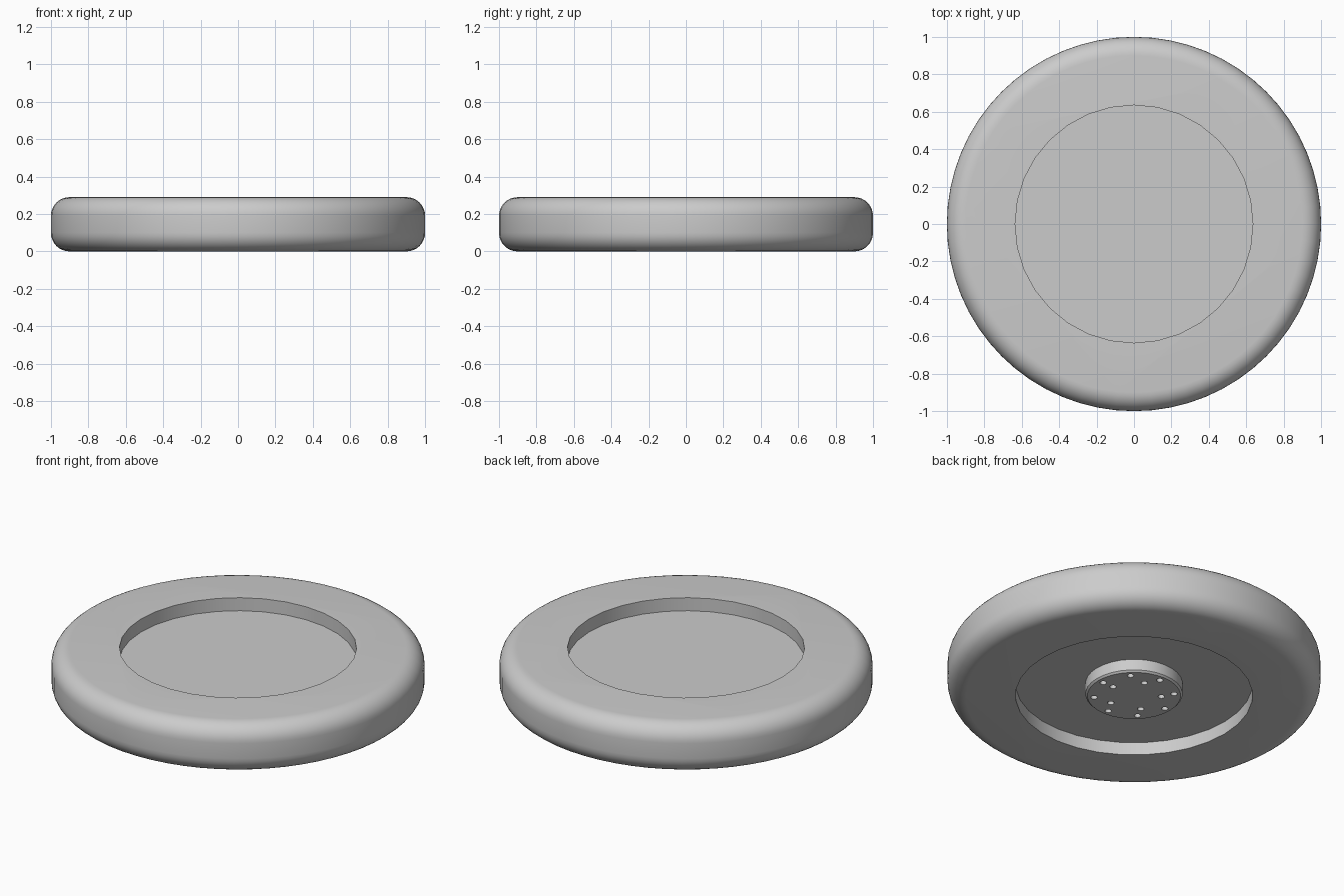
import bpy
import bmesh
from math import cos, sin, pi, radians

cube = bpy.data.objects.get("Cube")
if cube:
    bpy.data.objects.remove(cube)

HEIGHT = 0.29        # overall thickness
BORE = 0.635         # radius of the central opening
FILLET = 0.1         # rounding of the outer edge
FLOOR, CEILING = 0.075, 0.213   # lower and upper faces of the disc

grey = bpy.data.materials.new("light grey")
grey.use_nodes = True
grey.diffuse_color = (0.6, 0.6, 0.6, 1)
grey.node_tree.nodes["Principled BSDF"].inputs["Base Color"].default_value = grey.diffuse_color


def lathe(name, profile, sides):
    """Revolve (radius, z) points around z and close both ends."""
    bm = bmesh.new()
    rings = [[bm.verts.new((r * cos(2 * pi * i / sides), r * sin(2 * pi * i / sides), z))
              for i in range(sides)] for r, z in profile]
    for low, high in zip(rings, rings[1:]):
        for i in range(sides):
            j = (i + 1) % sides
            bm.faces.new((low[i], low[j], high[j], high[i]))
    bm.faces.new(rings[0][::-1])
    bm.faces.new(rings[-1])
    mesh = bpy.data.meshes.new(name)
    bm.to_mesh(mesh)
    bm.free()
    mesh.materials.append(grey)
    obj = bpy.data.objects.new(name, mesh)
    bpy.context.collection.objects.link(obj)
    return obj


def cut(target, cutter):
    """Subtract the cutter from the target, then discard it."""
    mod = target.modifiers.new("cut", 'BOOLEAN')
    mod.operation = 'DIFFERENCE'
    mod.solver = 'EXACT'
    mod.object = cutter
    bpy.ops.object.select_all(action='DESELECT')
    bpy.context.view_layer.objects.active = target
    target.select_set(True)
    bpy.ops.object.modifier_apply(modifier=mod.name)
    bpy.data.objects.remove(cutter)


def smooth(obj):
    bpy.ops.object.select_all(action='DESELECT')
    bpy.context.view_layer.objects.active = obj
    obj.select_set(True)
    bpy.ops.object.shade_smooth_by_angle(angle=radians(30))


# Rounded outer ring with a straight bore
STEPS = 8
arc = [(1 - FILLET + FILLET * sin(a), FILLET - FILLET * cos(a))
       for a in (pi / 2 * i / STEPS for i in range(STEPS + 1))]
ring = lathe("outer_ring", arc + [(r, HEIGHT - z) for r, z in reversed(arc)], 64)
cut(ring, lathe("bore_cutter", [(BORE, -0.1), (BORE, HEIGHT + 0.1)], 32))

# Disc closing the bore, recessed on both sides
disc = lathe("centre_disc", [(BORE, FLOOR), (BORE, CEILING)], 32)

# Hub on the underside with a chamfered lower edge
hub = lathe("hub", [(0.25, 0), (0.26, 0.01), (0.26, FLOOR)], 32)

# Two circles of blind bolt holes
for count, radius in ((8, 0.215), (5, 0.147)):
    for i in range(count):
        drill = lathe("hole_cutter", [(0.018, -0.05), (0.018, 0.05)], 16)
        drill.location = (radius * cos(2 * pi * i / count), radius * sin(2 * pi * i / count), 0)
        bpy.context.view_layer.update()
        cut(hub, drill)

for part in (ring, disc, hub):
    smooth(part)
